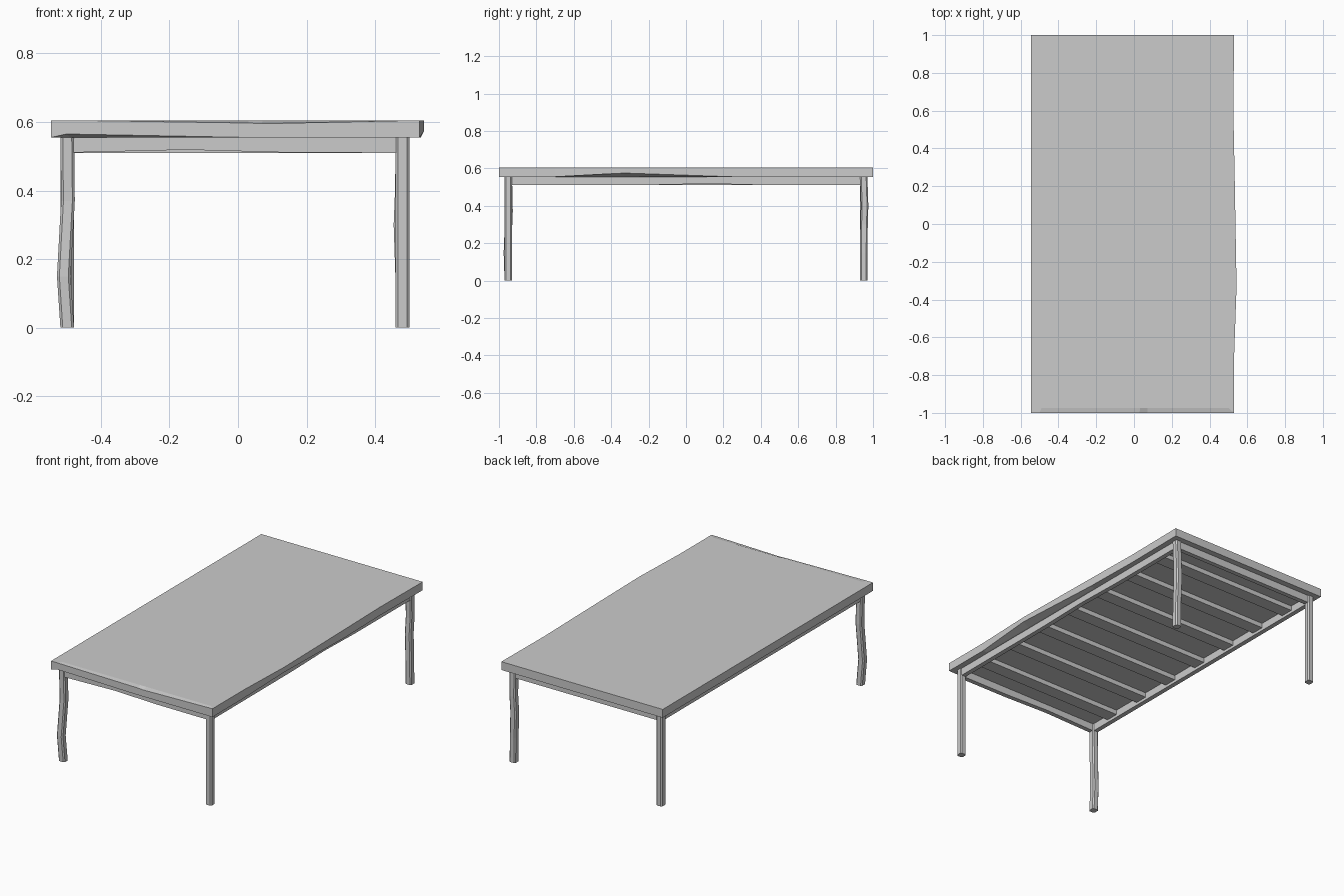
import bpy, bmesh

if "Cube" in bpy.data.objects:
    bpy.data.objects.remove(bpy.data.objects["Cube"])


def loft(name, rings):
    """Solid skinned through rings of equal point count, capped at both ends."""
    bm = bmesh.new()
    loops = [[bm.verts.new(p) for p in ring] for ring in rings]
    n = len(loops[0])
    for a, b in zip(loops, loops[1:]):
        for i in range(n):
            j = (i + 1) % n
            bm.faces.new((a[i], a[j], b[j], b[i]))
    bm.faces.new(loops[0][::-1])
    bm.faces.new(loops[-1])
    bmesh.ops.recalc_face_normals(bm, faces=bm.faces)
    mesh = bpy.data.meshes.new(name)
    bm.to_mesh(mesh)
    bm.free()
    obj = bpy.data.objects.new(name, mesh)
    bpy.context.collection.objects.link(obj)
    return obj


TOP, UNDER, APRON = 0.605, 0.555, 0.51
LEFT, RIGHT, END = -0.498, 0.48, 0.95      # leg centre lines

# Tabletop: x, y, lower edge rise, upper edge drop (worn edges)
outline = [
    (-0.545, -1, 0, 0), (-0.5, -1, 0.01, 0), (0.03, -1, 0, 0.008),
    (0.07, -1, 0, 0.01), (0.53, -1, 0, 0), (0.53, -0.7, 0, 0),
    (0.543, -0.33, 0.02, 0), (0.533, 0.25, 0, 0), (0.526, 0.6, 0, 0),
    (0.53, 1, 0, 0), (-0.545, 1, 0, 0),
]


def inset(z):
    return [(max(-0.515, min(0.5, x)) + 0.0005 * i, max(-0.975, min(0.975, y)), z)
            for i, (x, y, _, _) in enumerate(outline)]


def flat_inset(z):
    ring = inset(z)
    ring[1] = (-0.49, -0.975, z)
    return ring


loft("tabletop", [
    flat_inset(UNDER),
    [(x, y, UNDER + up) for x, y, up, _ in outline],
    [(x, y, TOP - down) for x, y, _, down in outline],
    flat_inset(TOP),
])


# Legs: chamfered square posts, with optional bends (z, dx, dy)
def leg(name, x, y, bends=()):
    h, c = 0.02, 0.013
    section = [(-c, -h), (c, -h), (h, -c), (h, c), (c, h), (-c, h), (-h, c), (-h, -c)]
    stations = [(0, 0, 0), *bends, (UNDER, 0, 0)]
    loft(name, [[(x + dx + px, y + dy + py, z) for px, py in section]
                for z, dx, dy in stations])


leg("front_left_leg", LEFT, -END, [(0.15, -0.01, -0.005), (0.37, 0.002, 0.004)])
leg("front_right_leg", RIGHT, -END)
leg("back_left_leg", LEFT, END)
leg("back_right_leg", RIGHT, END, [(0.15, -0.001, 0), (0.3, -0.006, 0.002), (0.4, -0.002, 0.005)])


# Aprons: rails between the legs, lower edge worn upwards at one point
def apron(name, along_x, start, stop, pos, dent=0.0, rise=0.0, t=0.014):
    profile = [(start, APRON), (dent - 0.3, APRON + rise * 0.2), (dent, APRON + rise),
               (dent + 0.3, APRON + rise * 0.1), (stop, APRON), (stop, UNDER), (start, UNDER)]
    place = (lambda s, o, z: (s, o, z)) if along_x else (lambda s, o, z: (o, s, z))
    loft(name, [[place(s, pos + o, z) for s, z in profile] for o in (-t, t)])


apron("front_apron", True, LEFT + 0.01, RIGHT - 0.01, -END, -0.15, 0.009)
apron("back_apron", True, LEFT + 0.01, RIGHT - 0.01, END)
apron("left_apron", False, -END + 0.01, END - 0.01, LEFT)
apron("right_apron", False, -END + 0.01, END - 0.01, RIGHT, 0.12, 0.008)

# Cross slats under the top
for i in range(-3, 4):
    y, w = i * 0.257, 0.04
    x0, x1 = LEFT + 0.01, RIGHT - 0.01
    loft(f"cross_slat_{i + 4}", [
        [(x0, y - w, z), (x1, y - w, z), (x1, y + w, z), (x0, y + w, z)]
        for z in (0.527, UNDER)])
